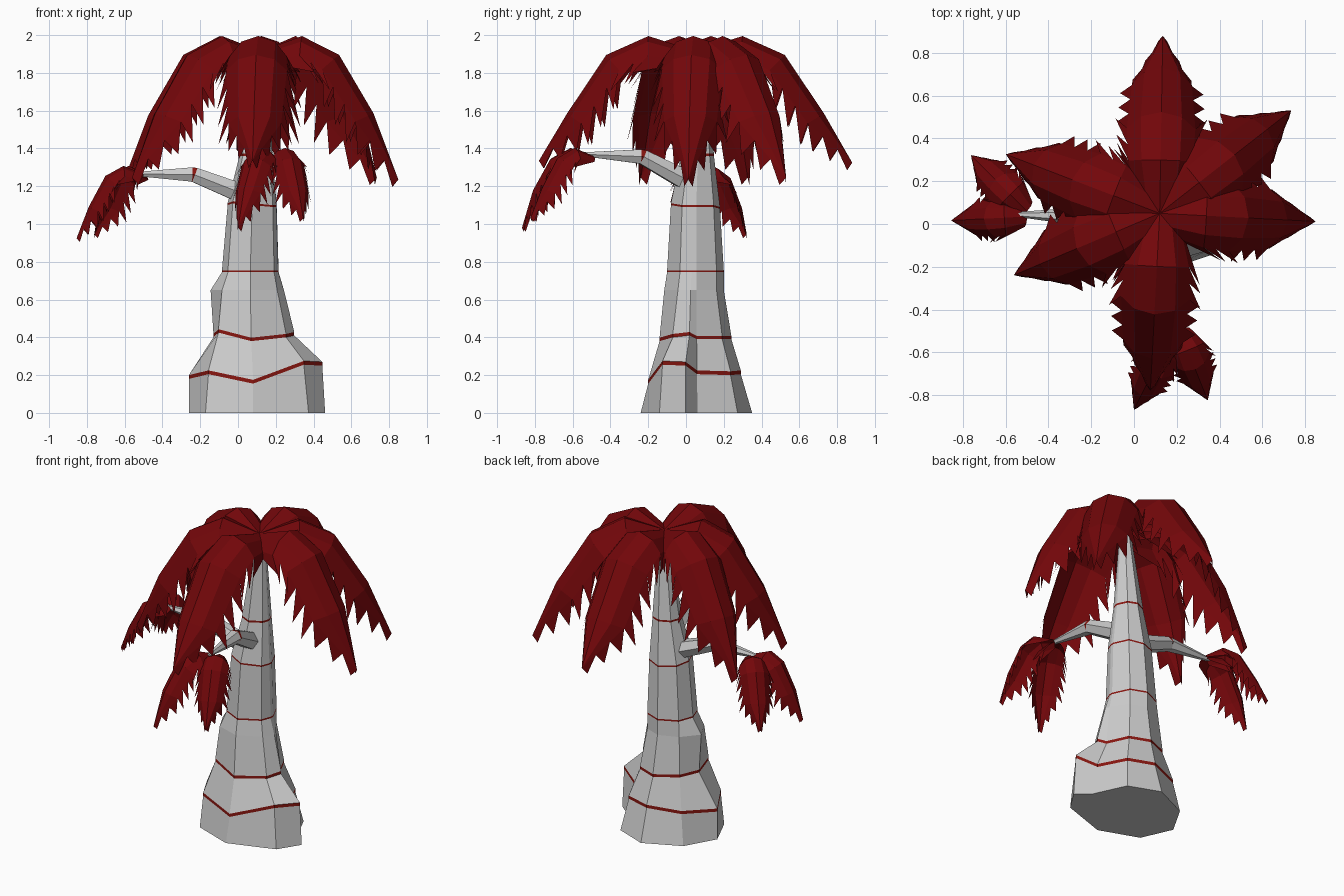
import bpy, bmesh
from math import sin, cos, radians
from mathutils import Vector

if "Cube" in bpy.data.objects:
    bpy.data.objects.remove(bpy.data.objects["Cube"])


def material(name, color):
    m = bpy.data.materials.new(name)
    m.diffuse_color = color
    m.use_nodes = True
    m.node_tree.nodes["Principled BSDF"].inputs["Base Color"].default_value = m.diffuse_color
    return m


GREY = material("bark_grey", (0.6, 0.6, 0.6, 1))
RED = material("leaf_red", (0.17, 0.002, 0.003, 1))
BAND = material("band_red", (0.25, 0.008, 0.005, 1))


def finish(name, bm, mats, closed):
    if closed:
        bmesh.ops.recalc_face_normals(bm, faces=bm.faces)
    me = bpy.data.meshes.new(name)
    bm.to_mesh(me)
    bm.free()
    for m in mats:
        me.materials.append(m)
    ob = bpy.data.objects.new(name, me)
    bpy.context.collection.objects.link(ob)
    return ob


def loft(name, rings, band_rows):
    """Skin a stack of rings, painting the rows listed in band_rows red."""
    bm = bmesh.new()
    vs = [[bm.verts.new(p) for p in r] for r in rings]
    n = len(rings[0])
    for i in range(len(vs) - 1):
        for j in range(n):
            k = (j + 1) % n
            f = bm.faces.new((vs[i][j], vs[i][k], vs[i + 1][k], vs[i + 1][j]))
            f.material_index = int(i in band_rows)
    bm.faces.new(vs[0][::-1])
    bm.faces.new(vs[-1])
    return finish(name, bm, [GREY, BAND], True)


# Trunk: nine columns, flared root with a crease on the right, thin red rings
ANGLES = [radians(a) for a in (-90, -33, -8, 2, 48, 90, 140, 180, 218)]
FLAT = [0] * 9
# z, centre x, centre y, radii, height offsets, band thickness
LEVELS = [
    (0.0, .08, .05, [.29, .35, .385, .30, .30, .30, .30, .34, .32], FLAT, 0),
    (.19, .08, .05, [.25, .32, .37, .25, .25, .24, .26, .34, .30],
     [-.035, .065, .06, .015, .01, .015, 0, -.01, .015], .02),
    (.40, .07, .05, [.19, .22, .23, .19, .19, .19, .19, .20, .22],
     [-.02, 0, .01, -.01, -.01, -.01, 0, 0, .025], .018),
    (.65, .065, .05, [.165, .17, .18, .17, .15, .15, .16, .21, .19], FLAT, 0),
    (.745, .065, .05, [.15] * 9, FLAT, .01),
    (1.09, .075, .05, [.13] * 9, [.01, 0, 0, 0, 0, -.01, 0, .01, .02], .01),
    (1.36, .095, .06, [.088] * 9, FLAT, .012),
    (1.90, .12, .06, [.03] * 9, FLAT, 0),
]
rings, bands = [], []
for z, cx, cy, rad, dz, band in LEVELS:
    for lift in ([0, band] if band else [0]):
        rings.append([(cx + r * cos(a), cy + r * sin(a), z + d + lift)
                      for a, r, d in zip(ANGLES, rad, dz)])
    if band:
        bands.append(len(rings) - 2)
loft("trunk", rings, bands)


# Side branches: six-sided tapering limbs with one red ring
def branch(name, path):
    pts = [Vector(p[:3]) for p in path]
    out = []
    for i, p in enumerate(pts):
        t = (pts[min(i + 1, len(pts) - 1)] - pts[max(i - 1, 0)]).normalized()
        side = t.cross(Vector((0, 0, 1))).normalized()
        up = side.cross(t)
        out.append([p + path[i][3] * (side * cos(radians(60 * k)) + up * sin(radians(60 * k)))
                    for k in range(6)])
    loft(name, out, [1])


branch("left_branch", [(.05, .05, 1.15, .06), (-.23, .035, 1.26, .045),
                       (-.24, .035, 1.262, .044), (-.56, .045, 1.265, .01)])
branch("front_branch", [(.09, .02, 1.22, .06), (.14, -.23, 1.355, .045),
                        (.143, -.24, 1.357, .044), (.18, -.56, 1.37, .01)])


# Fronds: arched leaf with a central ridge, folded sides and toothed edges
def frond(name, origin, azimuth, reach, drop, s=1.0):
    a = radians(azimuth)
    out = Vector((cos(a), sin(a), 0))
    side = Vector((-sin(a), cos(a), 0))
    up = Vector((0, 0, 1))
    o = Vector(origin)
    spine = [o + out * (reach * f) + up * (h * s) for f, h in
             ((0, 0), (.3, .08), (.57, -.02), (.82, -.33), (1, -drop / s))]
    widths = (.09, .15, .16, .14, 0)
    bm = bmesh.new()
    ridge = [bm.verts.new(p) for p in spine]
    for sgn in (-1, 1):
        def face(*vs):
            bm.faces.new(vs if sgn < 0 else vs[::-1])
        shoulder, edge, frames = [], [], []
        for i, (p, w) in enumerate(zip(spine, widths)):
            t = (spine[min(i + 1, 4)] - spine[max(i - 1, 0)]).normalized()
            n = t.cross(side).normalized()
            if n.z < 0:
                n = -n
            frames.append((t, n))
            if i == 4:
                shoulder.append(ridge[4])
                edge.append(ridge[4])
            else:
                shoulder.append(bm.verts.new(p + side * (sgn * w * .6 * s) - n * (w * .2 * s)))
                edge.append(bm.verts.new(p + side * (sgn * w * s) - n * (w * .7 * s)))
        for i in range(4):
            if i < 3:
                face(ridge[i], shoulder[i], shoulder[i + 1], ridge[i + 1])
                face(shoulder[i], edge[i], edge[i + 1], shoulder[i + 1])
            else:
                face(ridge[3], shoulder[3], ridge[4])
                face(shoulder[3], edge[3], ridge[4])
            # Teeth hanging off this stretch of edge
            t, n = frames[i]
            count = (1, 2, 3, 3)[i]
            for k in range(count):
                p = edge[i].co.lerp(edge[i + 1].co, k / count)
                q = edge[i].co.lerp(edge[i + 1].co, (k + 1) / count)
                size = s * (1 - .6 * (k + 1) / count if i == 3 else 1)
                tip = q + (side * (sgn * .055) - n * .11 + t * .05) * size
                face(bm.verts.new(p), bm.verts.new(tip), bm.verts.new(q))
    finish(name, bm, [RED], False)


CROWN = (.12, .05, 1.915)
for nm, az, reach, drop in (("back", 89, .83, .59), ("back_right", 38, .78, .67),
                            ("right", -3, .73, .68), ("front", -93, .83, .58),
                            ("front_left", 203, .74, .67), ("back_left", 159, .77, .67)):
    frond("crown_frond_" + nm, CROWN, az, reach, drop)

for nm, o, az, reach, drop in (
        ("left_a", (-.50, .035, 1.265), 183, .355, .34),
        ("left_b", (-.50, .06, 1.265), 135, .37, .32),
        ("front_a", (.18, -.50, 1.36), -116, .41, .38),
        ("front_b", (.21, -.49, 1.36), -68, .36, .33)):
    frond("branch_frond_" + nm, o, az, reach, drop, .53)
